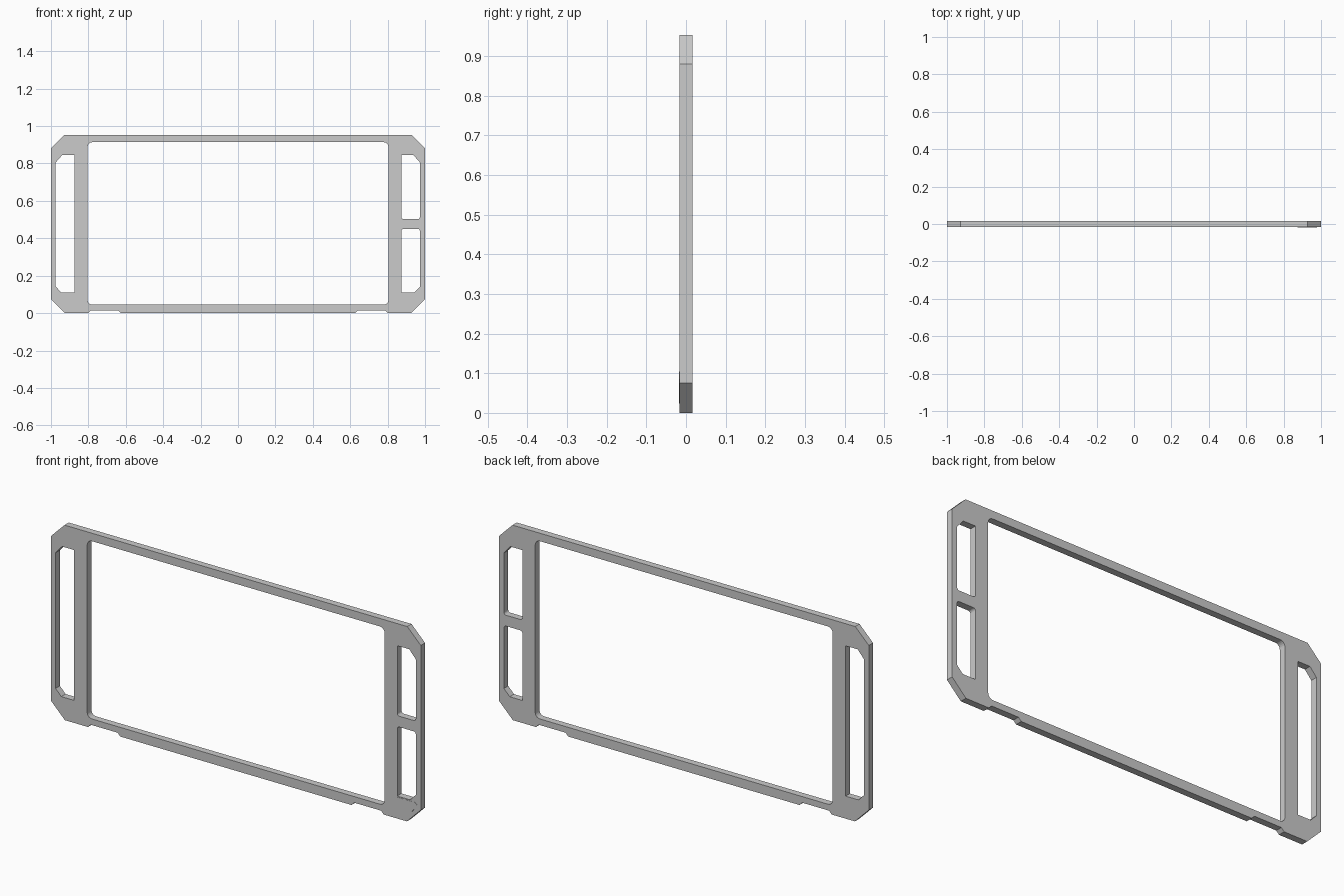
import bpy, bmesh, math
from mathutils import Vector, Matrix

if "Cube" in bpy.data.objects:
    bpy.data.objects.remove(bpy.data.objects["Cube"])


def outline(corners):
    """Corners are (x, z) or (x, z, radius); rounded ones become short arcs."""
    pts, n = [], len(corners)
    for i, c in enumerate(corners):
        p = Vector(c[:2])
        if len(c) == 2:
            pts.append(p)
            continue
        a = p + (Vector(corners[i - 1][:2]) - p).normalized() * c[2]
        b = p + (Vector(corners[(i + 1) % n][:2]) - p).normalized() * c[2]
        centre = a + b - p
        for k in range(6):
            t = k / 5 * math.pi / 2
            pts.append(centre + (a - centre) * math.cos(t) + (b - centre) * math.sin(t))
    return pts


def plate(name, loops, half_depth, y=0.0):
    """Filled x-z profile (first loop outside, others holes) extruded along y."""
    curve = bpy.data.curves.new(name + "_profile", 'CURVE')
    curve.dimensions = '2D'
    curve.fill_mode = 'BOTH'
    curve.extrude = half_depth
    for loop in loops:
        s = curve.splines.new('POLY')
        pts = outline(loop)
        s.points.add(len(pts) - 1)
        for sp, p in zip(s.points, pts):
            sp.co = (p.x, p.y, 0, 1)
        s.use_cyclic_u = True
    tmp = bpy.data.objects.new(name + "_profile", curve)
    bpy.context.collection.objects.link(tmp)
    bpy.context.view_layer.update()
    mesh = bpy.data.meshes.new_from_object(tmp.evaluated_get(bpy.context.evaluated_depsgraph_get()))
    bpy.data.objects.remove(tmp)
    mesh.transform(Matrix.Translation((0, y, 0)) @ Matrix.Rotation(math.pi / 2, 4, 'X'))
    bm = bmesh.new()
    bm.from_mesh(mesh)
    bmesh.ops.remove_doubles(bm, verts=bm.verts, dist=1e-5)
    bmesh.ops.recalc_face_normals(bm, faces=bm.faces)
    for f in bm.faces:
        f.smooth = False
    bm.to_mesh(mesh)
    bm.free()
    mesh.name = name
    ob = bpy.data.objects.new(name, mesh)
    bpy.context.collection.objects.link(ob)
    return ob


HALF = 0.0165

# Outer silhouette: chamfered corners, two shallow notches underneath
right = [(0.625, 0), (0.64, 0.015), (0.785, 0.015), (0.80, 0.003), (0.925, 0.003),
         (1, 0.075), (1, 0.88), (0.927, 0.953)]
right[4] = (0.925, 0)
right[3] = (0.80, 0)
outer = right + [(-x, z) for x, z in reversed(right)]

# Main window with rounded corners
R = 0.025
window = [(-0.804, 0.045, R), (0.804, 0.045, R), (0.804, 0.914, R), (-0.804, 0.914, R)]

# Side slots: one tall on the left, two short on the right
left_slot = [(-0.875, 0.11), (-0.875, 0.845), (-0.94, 0.845),
             (-0.975, 0.805), (-0.975, 0.142), (-0.944, 0.11)]
r = 0.012
upper_slot = [(0.873, 0.503, r), (0.973, 0.503, r), (0.973, 0.805), (0.938, 0.845), (0.873, 0.845)]
lower_slot = [(0.873, 0.11), (0.942, 0.11), (0.973, 0.142), (0.973, 0.45, r), (0.873, 0.45, r)]

plate("frame", [outer, window, left_slot, upper_slot, lower_slot], HALF)

# Thin corner panel, almost flush with the front face
panel = [(0.873, 0.024), (0.925, 0.024), (0.979, 0.086), (0.979, 0.095), (0.97, 0.105), (0.873, 0.105)]
plate("corner_panel", [panel], 0.002, -HALF + 0.001)
